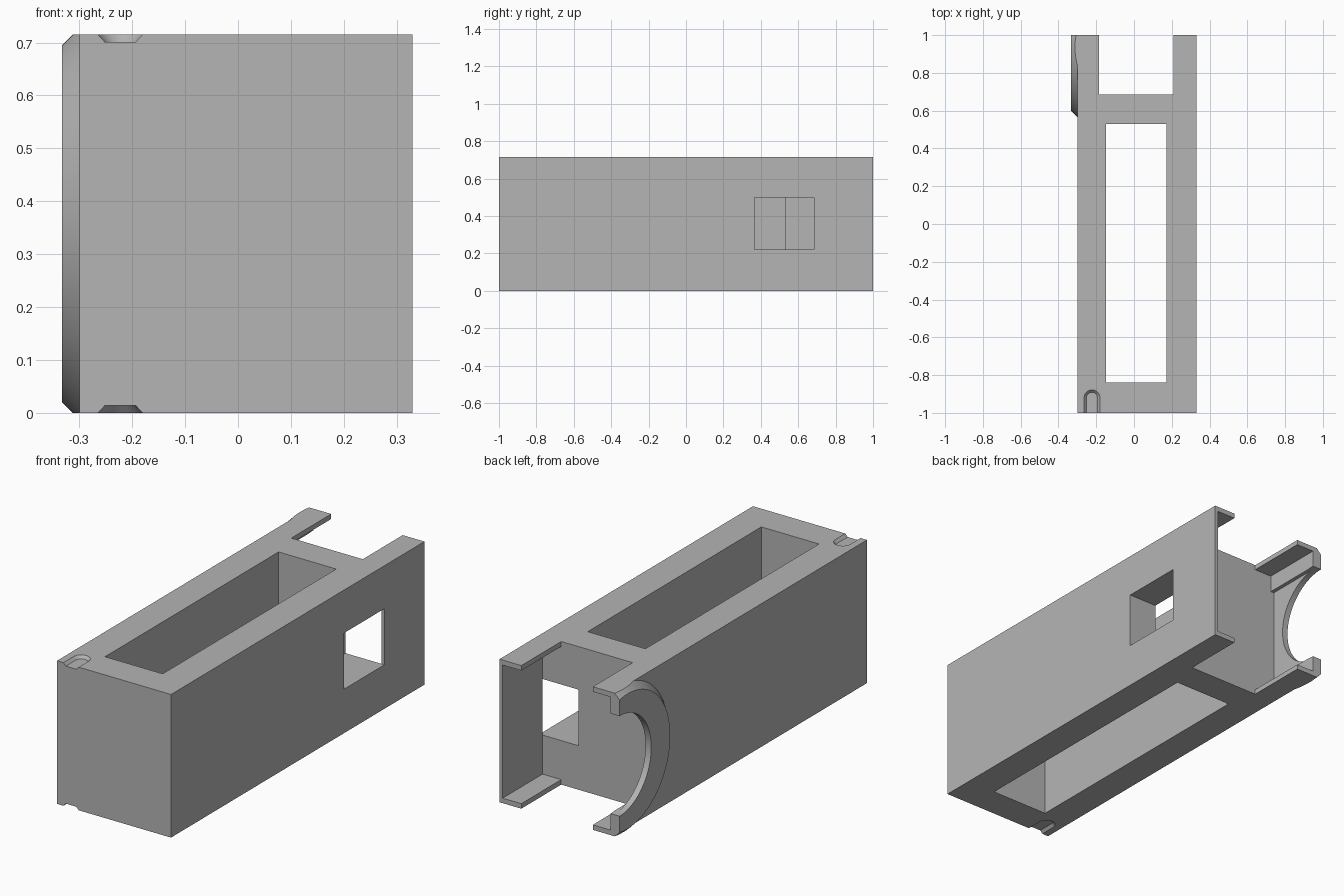
import bpy, bmesh, math
from mathutils import Matrix

if "Cube" in bpy.data.objects:
    bpy.data.objects.remove(bpy.data.objects["Cube"], do_unlink=True)

HEIGHT = 0.715
MID = HEIGHT / 2

grey = bpy.data.materials.new("plain grey")
grey.use_nodes = True
colour = (0.46, 0.46, 0.46, 1)
grey.diffuse_color = colour
grey.node_tree.nodes["Principled BSDF"].inputs["Base Color"].default_value = colour


def make(name, bm):
    bmesh.ops.recalc_face_normals(bm, faces=bm.faces)
    mesh = bpy.data.meshes.new(name)
    bm.to_mesh(mesh)
    bm.free()
    mesh.materials.append(grey)
    ob = bpy.data.objects.new(name, mesh)
    bpy.context.collection.objects.link(ob)
    return ob


def box(name, x, y, z):
    bm = bmesh.new()
    bmesh.ops.create_cube(bm, size=1)
    for v in bm.verts:
        for i, (lo, hi) in enumerate((x, y, z)):
            v.co[i] = hi if v.co[i] > 0 else lo
    return make(name, bm)


def side_cone(name, x0, x1, r0, r1, y):
    """Round frustum with its axis along x."""
    bm = bmesh.new()
    place = Matrix.Translation(((x0 + x1) / 2, y, MID)) @ Matrix.Rotation(math.pi / 2, 4, "Y")
    bmesh.ops.create_cone(bm, cap_ends=True, segments=96, radius1=r0, radius2=r1,
                          depth=x1 - x0, matrix=place)
    return make(name, bm)


def notch(name, z_floor, z_out):
    """Round-ended slot with sloping sides, open at the front."""
    bm = bmesh.new()
    rings = []
    for r, z in ((0.029, z_floor), (0.055, z_out)):
        pts = [(r * math.cos(math.pi * i / 16), -0.92 + r * math.sin(math.pi * i / 16))
               for i in range(17)]
        pts += [(-r, -1.1), (r, -1.1)]
        rings.append([bm.verts.new((x - 0.2225, y, z)) for x, y in pts])
        bm.faces.new(rings[-1])
    low, high = rings
    for i in range(len(low)):
        j = (i + 1) % len(low)
        bm.faces.new((low[i], low[j], high[j], high[i]))
    return make(name, bm)


def combine(target, other, operation):
    other.hide_render = True
    mod = target.modifiers.new(operation, "BOOLEAN")
    mod.operation = operation
    mod.solver = "EXACT"
    mod.object = other
    bpy.context.view_layer.update()
    done = bpy.data.meshes.new_from_object(
        target.evaluated_get(bpy.context.evaluated_depsgraph_get()))
    target.modifiers.clear()
    target.data = done
    bpy.data.objects.remove(other, do_unlink=True)


# Main block with the raised round boss on its side, trimmed to size
housing = box("housing", (-0.30, 0.4), (-1.1, 1.1), (-0.1, HEIGHT + 0.1))
combine(housing, side_cone("boss", -0.333, -0.28, 0.337, 0.39, 0.937), "UNION")
combine(housing, box("envelope", (-0.4, 0.33), (-1, 1), (0, HEIGHT)), "INTERSECT")

# Pocket, rear slot, rear chamber with its side recess, and the side window
cuts = [
    ("pocket", (-0.147, 0.172), (-0.84, 0.53), (-0.1, 0.9)),
    ("rear_slot", (-0.185, 0.21), (0.685, 1.1), (-0.1, 0.9)),
    ("chamber", (-0.283, 0.313), (0.685, 1.1), (0.025, HEIGHT - 0.025)),
    ("recess", (-0.302, 0), (0.685, 1.1), (0.11, HEIGHT - 0.11)),
    ("window", (0.115, 0.4), (0.365, 0.6851), (0.22, 0.50)),
]
for cut in cuts:
    combine(housing, box(*cut), "DIFFERENCE")

# Round opening through the boss
combine(housing, side_cone("opening", -0.4, -0.2, 0.25, 0.25, 1.0), "DIFFERENCE")

# Front notches, top and bottom
combine(housing, notch("top_notch", HEIGHT - 0.014, HEIGHT + 0.014), "DIFFERENCE")
combine(housing, notch("bottom_notch", 0.014, -0.014), "DIFFERENCE")

# Smooth round surfaces, sharp edges elsewhere
bpy.ops.object.select_all(action="DESELECT")
housing.select_set(True)
bpy.context.view_layer.objects.active = housing
bpy.ops.object.shade_smooth_by_angle(angle=math.radians(25))
